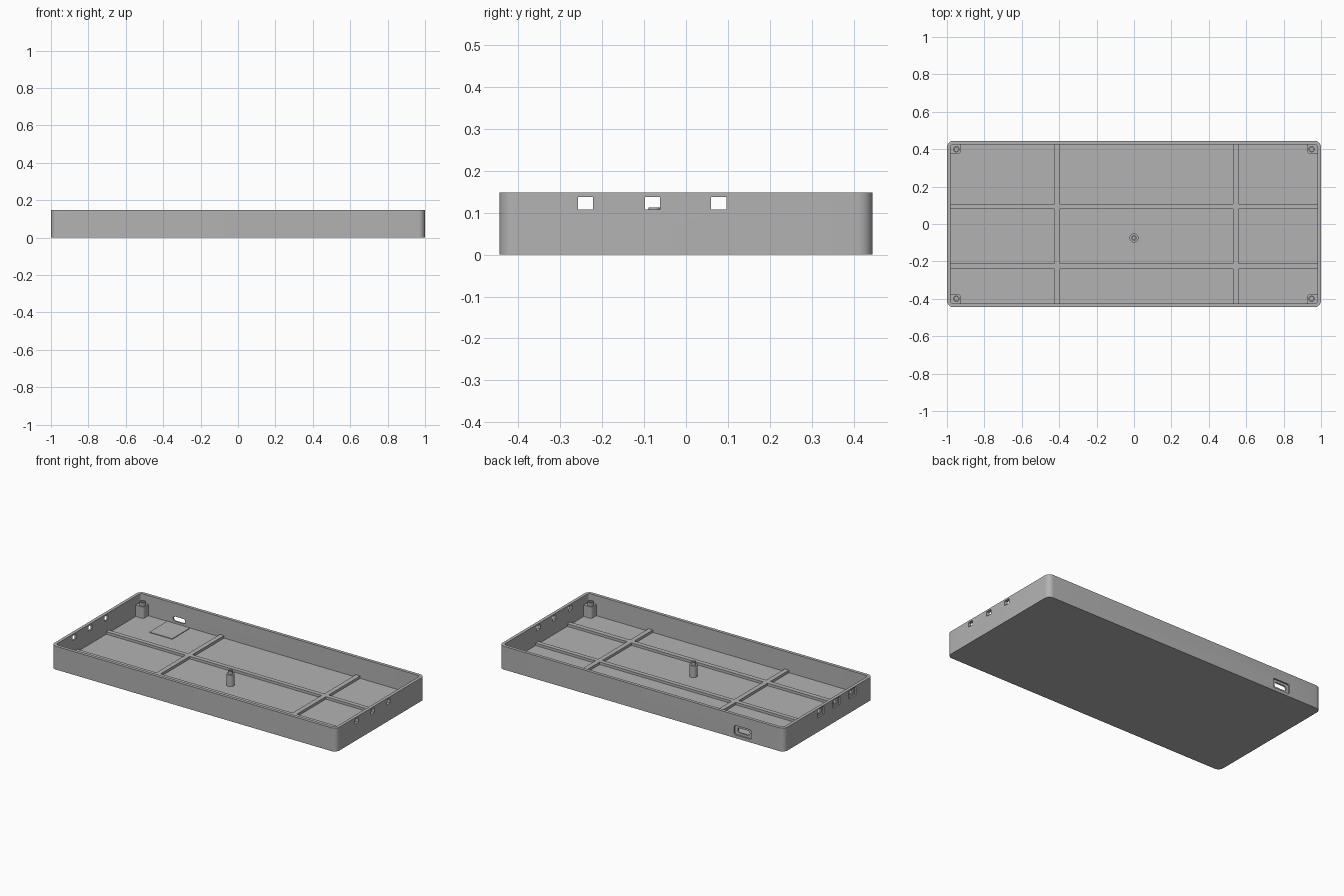
import bpy, bmesh, math

cube = bpy.data.objects.get("Cube")
if cube:
    bpy.data.objects.remove(cube, do_unlink=True)

grey = bpy.data.materials.new("light grey plastic")
grey.use_nodes = True
COLOUR = (0.45, 0.45, 0.45, 1)
grey.diffuse_color = COLOUR
grey.node_tree.nodes["Principled BSDF"].inputs["Base Color"].default_value = COLOUR

HALF_X, HALF_Y, HEIGHT = 1.0, 0.445, 0.148
WALL, FLOOR = 0.02, 0.02
IN_X, IN_Y = HALF_X - WALL, HALF_Y - WALL


def rounded_rect(hx, hy, radii, seg=8):
    """Outline of a rectangle, radii starting at the (+,+) corner, anticlockwise."""
    pts = []
    for (sx, sy), r, q in zip(((1, 1), (-1, 1), (-1, -1), (1, -1)), radii, range(4)):
        steps = seg if r > 0 else 0
        for i in range(steps + 1):
            a = math.pi / 2 * (q + i / max(steps, 1))
            pts.append((sx * (hx - r) + r * math.cos(a), sy * (hy - r) + r * math.sin(a)))
    return pts


def finish(name, bm):
    bmesh.ops.recalc_face_normals(bm, faces=bm.faces)
    mesh = bpy.data.meshes.new(name)
    bm.to_mesh(mesh)
    bm.free()
    mesh.materials.append(grey)
    obj = bpy.data.objects.new(name, mesh)
    bpy.context.collection.objects.link(obj)
    return obj


def prism(name, outline, z0, z1, place=lambda x, y, z: (x, y, z)):
    """Extrude a flat outline from z0 to z1; place maps it to its final axes."""
    bm = bmesh.new()
    low = [bm.verts.new(place(x, y, z0)) for x, y in outline]
    high = [bm.verts.new(place(x, y, z1)) for x, y in outline]
    bm.faces.new(low[::-1])
    bm.faces.new(high)
    n = len(outline)
    for i in range(n):
        j = (i + 1) % n
        bm.faces.new((low[i], low[j], high[j], high[i]))
    return finish(name, bm)


def box(name, x0, x1, y0, y1, z0, z1):
    return prism(name, [(x0, y0), (x1, y0), (x1, y1), (x0, y1)], z0, z1)


def disc(cx, cy, r, n=24):
    return [(cx + r * math.cos(math.tau * i / n), cy + r * math.sin(math.tau * i / n))
            for i in range(n)]


def cut(target, cutter):
    cutter.hide_render = True
    mod = target.modifiers.new("cut", 'BOOLEAN')
    mod.operation, mod.solver, mod.object = 'DIFFERENCE', 'EXACT', cutter
    bpy.context.view_layer.objects.active = target
    bpy.ops.object.modifier_apply(modifier=mod.name)
    bpy.data.objects.remove(cutter, do_unlink=True)


def smooth(obj):
    bpy.ops.object.select_all(action='DESELECT')
    obj.select_set(True)
    bpy.context.view_layer.objects.active = obj
    bpy.ops.object.shade_smooth_by_angle(angle=math.radians(30))


# Tray shell: rounded block hollowed from above
tray = prism("tray_shell", rounded_rect(HALF_X, HALF_Y, [0.035] * 4), 0, HEIGHT)
cut(tray, prism("hollow", rounded_rect(IN_X, IN_Y, [0.015] * 4), FLOOR, HEIGHT + 0.1))

# Three small windows through both end walls, with outer pockets on one end
for y in (-0.24, -0.08, 0.078):
    cut(tray, box("window_cutter", -1.1, 1.1, y - 0.018, y + 0.018, 0.107, 0.137))
    cut(tray, box("pocket_cutter", -1.1, -HALF_X + 0.01, y - 0.033, y + 0.033, 0.09, 0.142))

# Connector slot in the back wall, with a stepped outer recess
PORT_X, PORT_Z = -0.71, 0.05


def back_wall(x, y, z):
    return (PORT_X + x, z, PORT_Z + y)


cut(tray, prism("slot_cutter", rounded_rect(0.042, 0.015, [0.012] * 4),
                IN_Y - 0.01, HALF_Y + 0.1, back_wall))
cut(tray, prism("recess_cutter", rounded_rect(0.06, 0.03, [0.01] * 4),
                HALF_Y - 0.01, HALF_Y + 0.1, back_wall))
smooth(tray)

# Floor pad beside the connector
box("connector_pad", -0.79, -0.63, 0.24, IN_Y - 0.005, FLOOR - 0.005, FLOOR + 0.004)

# Floor ribs: two long ones, and cross ribs in pieces between them
RIB_TOP = 0.036
long_ribs = ((-0.24, -0.21), (0.08, 0.108))
for i, (y0, y1) in enumerate(long_ribs):
    box(f"long_rib_{i + 1}", -IN_X - 0.005, IN_X + 0.005, y0, y1, FLOOR - 0.005, RIB_TOP)
gaps = ((-IN_Y - 0.005, -0.24), (-0.21, 0.08), (0.108, IN_Y + 0.005))
for x in (-0.41, 0.545):
    for i, (y0, y1) in enumerate(gaps):
        box(f"cross_rib_{i + 1}", x - 0.015, x + 0.015, y0, y1, FLOOR - 0.005, RIB_TOP)


# Corner bosses with one rounded inner corner, each topped by a hollow pin
def pin(name, x, y, radius, z0, z1):
    obj = prism(name, disc(x, y, radius), z0, z1)
    cut(obj, prism("bore_cutter", disc(x, y, radius * 0.6), z1 - 0.012, z1 + 0.1))
    smooth(obj)


BOSS_TOP, PIN_TOP = 0.092, 0.112
for sx in (-1, 1):
    for sy in (-1, 1):
        cx, cy = sx * 0.954, sy * 0.402
        radii = [0.015 if (qx, qy) == (-sx, -sy) else 0
                 for qx, qy in ((1, 1), (-1, 1), (-1, -1), (1, -1))]
        outline = [(cx + x, cy + y) for x, y in rounded_rect(0.028, 0.027, radii)]
        smooth(prism("corner_boss", outline, FLOOR - 0.005, BOSS_TOP))
        pin("corner_pin", sx * 0.95, sy * 0.4, 0.017, BOSS_TOP - 0.002, PIN_TOP)

# Central support post
smooth(prism("centre_post", disc(0, -0.075, 0.024), FLOOR - 0.005, BOSS_TOP))
pin("centre_pin", 0, -0.075, 0.014, BOSS_TOP - 0.002, PIN_TOP)
